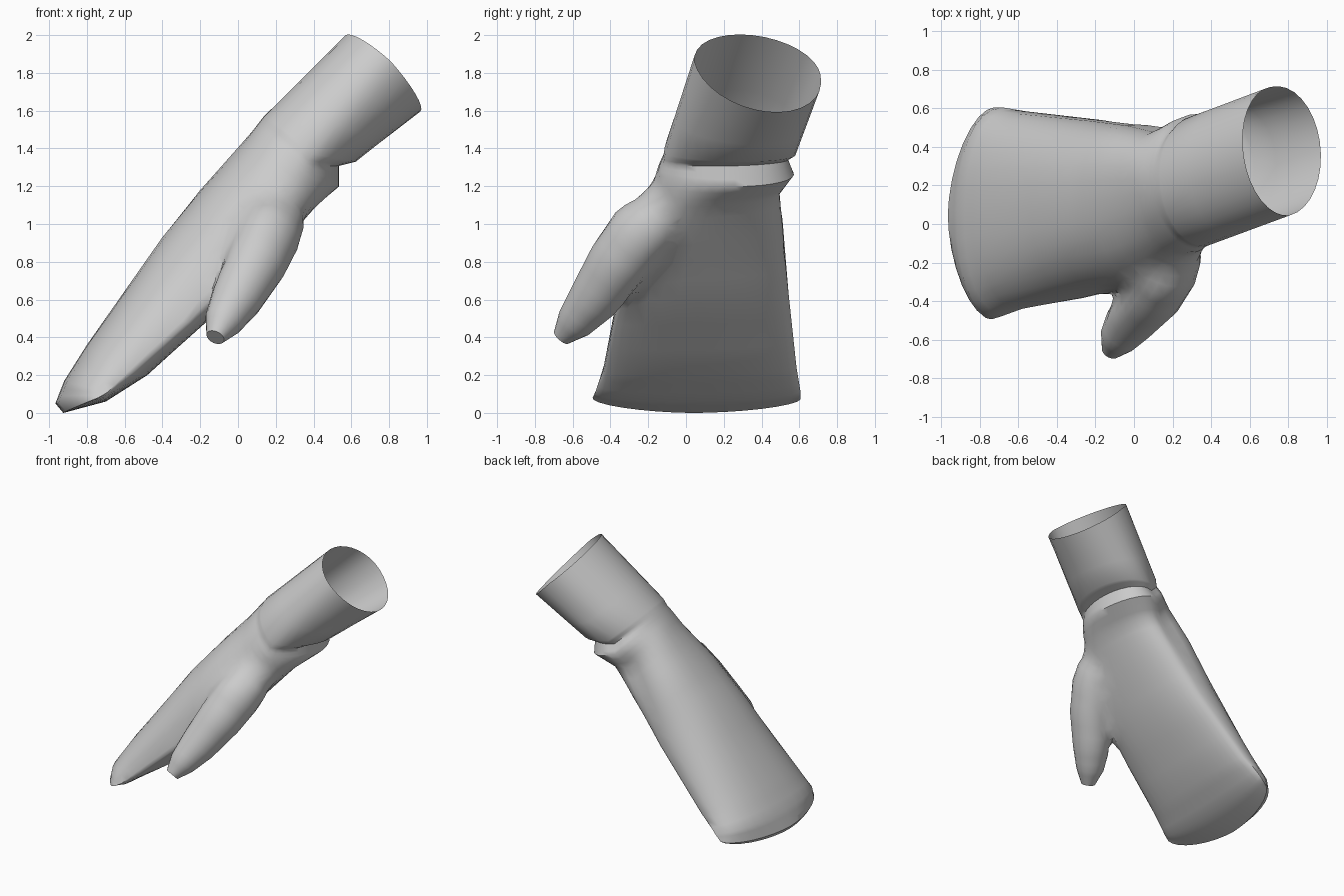
import bpy, bmesh, math
from mathutils import Vector as V

cube = bpy.data.objects.get("Cube")
if cube:
    bpy.data.objects.remove(cube, do_unlink=True)

grey = bpy.data.materials.new("plain grey")
grey.use_nodes = True
grey.diffuse_color = (0.6, 0.6, 0.6, 1)
grey.node_tree.nodes["Principled BSDF"].inputs["Base Color"].default_value = (0.6, 0.6, 0.6, 1)


def quarter_ring(up, front, low, back, power, n=32):
    """Closed ring of four elliptical quarters through four side points."""
    up, front, low, back = V(up), V(front), V(low), V(back)
    c = (front + back) / 2
    ring = []
    for i in range(n):
        a = 2 * math.pi * i / n
        co, si = math.cos(a), math.sin(a)
        ring.append(c + abs(co) ** power * ((up if co > 0 else low) - c)
                    + abs(si) ** power * ((front if si > 0 else back) - c))
    return ring


def round_ring(centre, axis, radius, n=20):
    """Circle of points square to an axis."""
    side = axis.cross(V((0, 0, 1))).normalized()
    up = side.cross(axis).normalized()
    return [centre + radius * (math.cos(2 * math.pi * i / n) * side
                               + math.sin(2 * math.pi * i / n) * up) for i in range(n)]


def loft(name, rings, steps=3):
    """Skin the rings with steps between them and close both ends."""
    bm = bmesh.new()
    dense = [[p.lerp(q, s / steps) for p, q in zip(a, b)]
             for a, b in zip(rings, rings[1:]) for s in range(steps)] + [rings[-1]]
    rows = [[bm.verts.new(p) for p in r] for r in dense]
    n = len(rows[0])
    for a, b in zip(rows, rows[1:]):
        for i in range(n):
            bm.faces.new((a[i], a[(i + 1) % n], b[(i + 1) % n], b[i]))
    bm.faces.new(rows[0])
    # The far end is closed by strips from the upper to the lower side
    h, q = n // 2, n // 4
    for k in range(-q, q):
        strip = [rows[-1][j % n] for j in (k, k + 1, h - k - 1, h - k)]
        bm.faces.new(list(dict.fromkeys(strip)))
    bmesh.ops.recalc_face_normals(bm, faces=bm.faces)
    me = bpy.data.meshes.new(name)
    bm.to_mesh(me)
    bm.free()
    me.materials.append(grey)
    ob = bpy.data.objects.new(name, me)
    bpy.context.collection.objects.link(ob)
    return ob


# Round sleeve and wrist fold: upper, front, lower and back points
sleeve = [
    ((.57, .35, 2.0), (.81, .045, 1.86), (.965, .43, 1.595), (.71, .712, 1.79)),
    ((.14, .18, 1.57), (.39, -.11, 1.37), (.62, .34, 1.33), (.30, .56, 1.38)),
    ((.11, .17, 1.53), (.36, -.12, 1.32), (.53, .32, 1.31), (.27, .52, 1.35)),
    ((.08, .16, 1.49), (.34, -.14, 1.26), (.53, .33, 1.20), (.24, .55, 1.29)),
]
# Flatter hand, from the wrist to the fingertips
hand = [
    ((0, .15, 1.39), (.26, -.21, 1.12), (.40, .22, 1.10), (.15, .48, 1.18)),
    ((-.20, .12, 1.17), (.08, -.34, .88), (.24, .13, .91), (.02, .51, .96)),
    ((-.40, .10, .93), (-.15, -.36, .62), (-.04, .06, .60), (-.17, .54, .66)),
    ((-.80, .06, .36), (-.58, -.44, .22), (-.48, .06, .20), (-.56, .585, .24)),
    ((-.92, .05, .17), (-.69, -.48, .11), (-.70, .05, .06), (-.68, .605, .12)),
]
fingertip = ((-.967, .05, .05), (-.74, -.495, .08), (-.925, .02, 0), (-.73, .605, .07))
mitten = loft("mitten", [quarter_ring(*s, 1) for s in sleeve]
              + [quarter_ring(*s, .87) for s in hand] + [quarter_ring(*fingertip, 1.15)])

# Thumb: centre and radius along its length
path = [((.23, .02, 1.17), .10), ((.20, -.11, 1.06), .165), ((.15, -.24, .94), .18),
        ((.09, -.36, .79), .165), ((-.01, -.49, .60), .135),
        ((-.08, -.59, .48), .10), ((-.12, -.66, .40), .05)]
pts = [V(p) for p, r in path]
rings = []
for i, (p, r) in enumerate(path):
    axis = pts[min(i + 1, len(pts) - 1)] - pts[max(i - 1, 0)]
    rings.append(round_ring(pts[i], axis.normalized(), r))
thumb = loft("thumb", rings)

# Merge the thumb into the hand
mod = mitten.modifiers.new("thumb join", "BOOLEAN")
mod.operation, mod.solver, mod.object = "UNION", "EXACT", thumb
bpy.context.view_layer.objects.active = mitten
mitten.select_set(True)
bpy.ops.object.modifier_apply(modifier=mod.name)
bpy.data.objects.remove(thumb, do_unlink=True)

# Open the sleeve
bm = bmesh.new()
bm.from_mesh(mitten.data)
lid = [f for f in bm.faces if len(f.verts) > 4 and f.calc_center_median().z > 1.7]
bmesh.ops.delete(bm, geom=lid, context="FACES_ONLY")

# Soften the hollow seam around the thumb
bmesh.ops.remove_doubles(bm, verts=bm.verts, dist=.006)
seam = [e.verts[0].co.copy() for e in bm.edges
        if e.calc_face_angle_signed(0) < -.3 and e.verts[0].co.y < 0 and .5 < e.verts[0].co.z < 1.2]
joint = [v for v in bm.verts if any((v.co - s).length < .1 for s in seam)]
for _ in range(8):
    bmesh.ops.smooth_vert(bm, verts=joint, factor=.5, use_axis_x=True, use_axis_y=True, use_axis_z=True)
bm.to_mesh(mitten.data)
bm.free()
bpy.ops.object.shade_smooth_by_angle(angle=math.radians(50))
